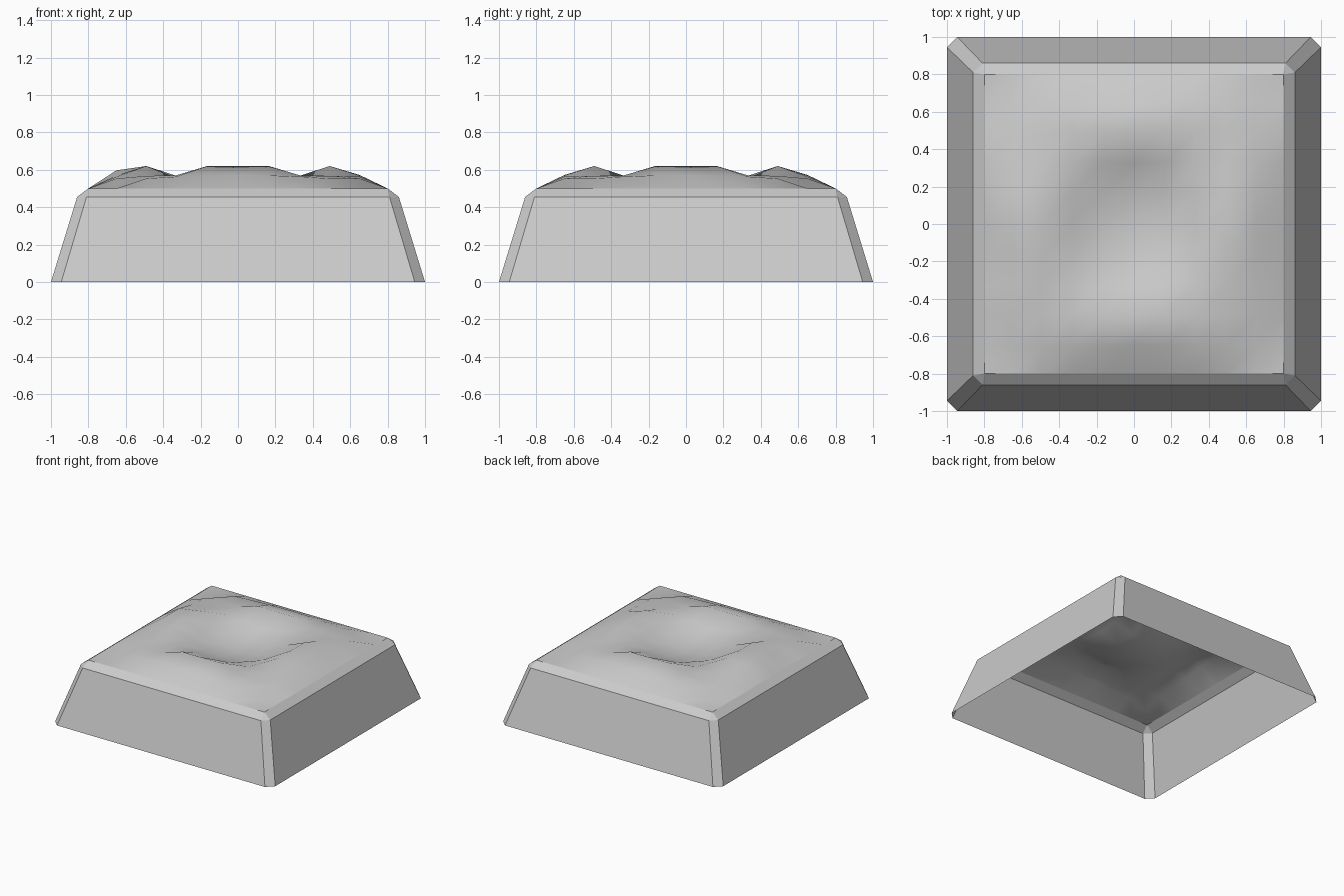
import bpy, bmesh, math

if "Cube" in bpy.data.objects:
    bpy.data.objects.remove(bpy.data.objects["Cube"])


def interp(x, pts):
    for (a, za), (b, zb) in zip(pts, pts[1:]):
        if x <= b:
            return za + (zb - za) * (x - a) / (b - a)
    return pts[-1][1]


def finish(bm, name):
    bmesh.ops.recalc_face_normals(bm, faces=bm.faces[:])
    me = bpy.data.meshes.new(name)
    bm.to_mesh(me)
    bm.free()
    ob = bpy.data.objects.new(name, me)
    bpy.context.collection.objects.link(ob)
    return ob


# Open skirt: sloping walls with cut corners and a narrow bevel at the top
def ring(bm, h, c, z):
    pts = [(h, -c), (h, c), (c, h), (-c, h), (-h, c), (-h, -c), (-c, -h), (c, -h)]
    return [bm.verts.new((x, y, z)) for x, y in pts]


bm = bmesh.new()
loops = [ring(bm, 1.0, 0.945, 0), ring(bm, 0.86, 0.81, 0.455), ring(bm, 0.8, 0.799, 0.5)]
for lo, hi in zip(loops, loops[1:]):
    for i in range(8):
        j = (i + 1) % 8
        bm.faces.new((lo[i], lo[j], hi[j], hi[i]))
finish(bm, "tile_skirt")


# Cratered ground: four raised rim sections around a shallow bowl
def height(x, y):
    m, n = max(abs(x), abs(y)), min(abs(x), abs(y))
    if m > 0.79 or n > 0.6:
        return 0.5
    r = math.hypot(x, y)
    card = abs(math.cos(2 * math.atan2(y, x)))
    crest = 0.568 + 0.052 * min(1, card * 1.25 if card > 0.5 else 0)
    z = interp(r, [(0, 0.475), (0.17, 0.49), (0.33, 0.535), (0.46, crest),
                   (0.52, crest), (0.65, 0.572), (0.8, 0.555), (1.2, 0.5)])
    if x < -0.6 and 0 <= y < 0.2:
        z = 0.597
    return z


coords = [-0.8, -0.65, -0.49, -0.33, -0.165, 0, 0.165, 0.33, 0.49, 0.65, 0.8]
bm = bmesh.new()
grid = [[bm.verts.new((x, y, height(x, y))) for y in coords] for x in coords]
for i in range(10):
    for j in range(10):
        f = bm.faces.new((grid[i][j], grid[i + 1][j], grid[i + 1][j + 1], grid[i][j + 1]))
        f.smooth = True
for f in bm.faces:
    f.normal_update()
ground = finish(bm, "crater_ground")
if ground.data.polygons[0].normal.z < 0:
    ground.data.flip_normals()
